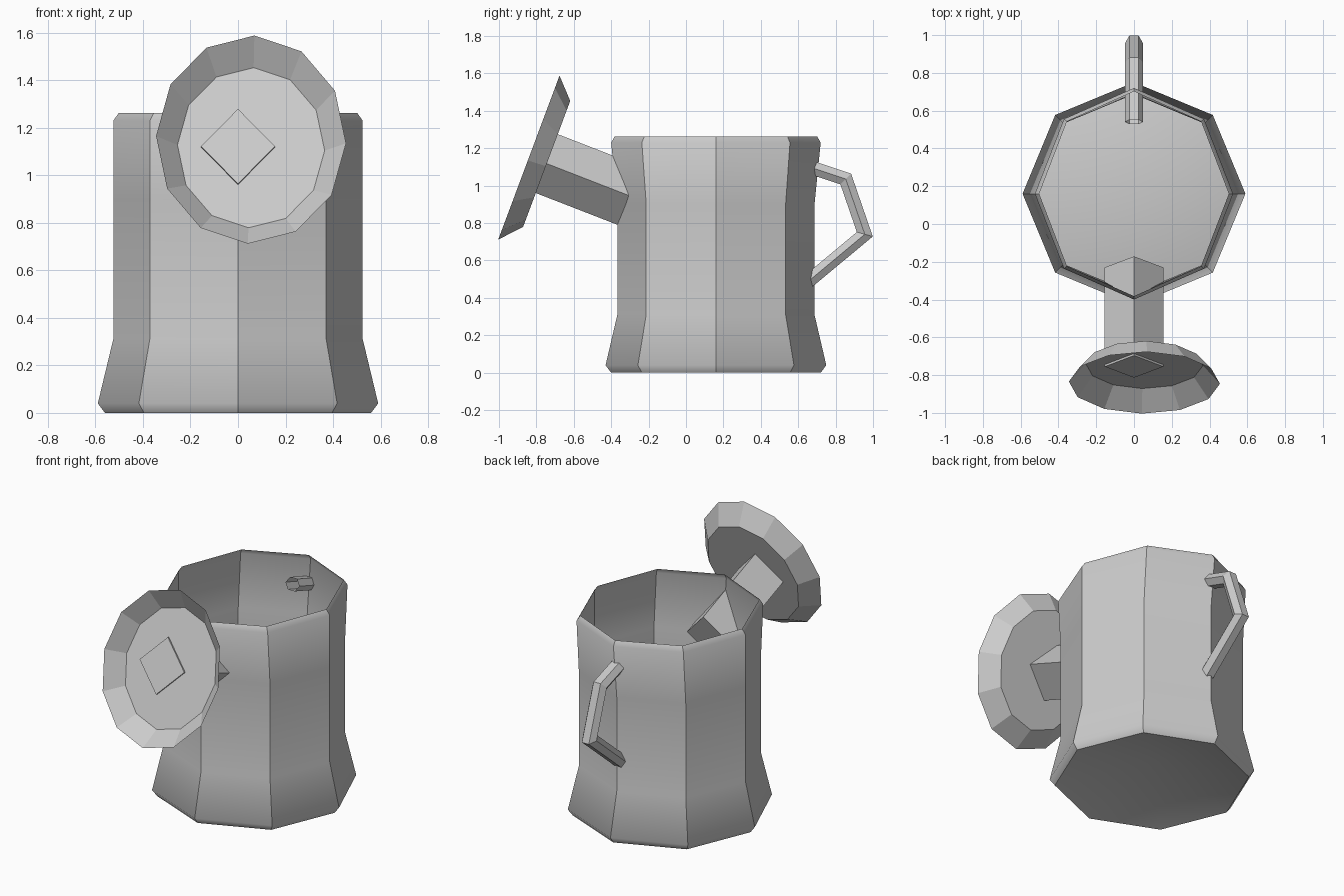
import bpy, bmesh
from math import sin, cos, pi, radians
from mathutils import Vector

if "Cube" in bpy.data.objects:
    bpy.data.objects.remove(bpy.data.objects["Cube"])


def loft(name, rings, cap_start=True, cap_end=True, smooth=False, dome=None):
    """Join equal-length closed rings of points into one surface.
    smooth: shade smoothly along the loft, keeping lengthwise edges sharp.
    dome: apex point that closes the first ring with a shallow fan."""
    bm = bmesh.new()
    loops = [[bm.verts.new(p) for p in ring] for ring in rings]
    n = len(loops[0])
    for a, b in zip(loops, loops[1:]):
        for i in range(n):
            j = (i + 1) % n
            bm.faces.new((a[i], a[j], b[j], b[i]))
    if dome:
        apex = bm.verts.new(dome)
        for i in range(n):
            bm.faces.new((apex, loops[0][(i + 1) % n], loops[0][i]))
    elif cap_start:
        bm.faces.new(loops[0][::-1])
    if cap_end:
        bm.faces.new(loops[-1])
    if smooth:
        for f in bm.faces:
            f.smooth = True
        sharp = [e for a, b in zip(loops, loops[1:]) for e in zip(a, b)]
        sharp += [(loops[0][i - 1], loops[0][i]) for i in range(n)]
        for pair in sharp:
            bm.edges.get(pair).smooth = False
    mesh = bpy.data.meshes.new(name)
    bm.to_mesh(mesh)
    bm.free()
    obj = bpy.data.objects.new(name, mesh)
    bpy.context.collection.objects.link(obj)
    return obj


def ellipse(center, u, v, n, start=0.0):
    """n points around center, spanned by half-axis vectors u and v."""
    c = Vector(center)
    angles = [start + 2 * pi * i / n for i in range(n)]
    return [c + Vector(u) * cos(a) + Vector(v) * sin(a) for a in angles]


# Octagonal can body, open top, floor pushed up: (x radius, y radius, z)
profile = [(0.56, 0.56, 0), (0.59, 0.59, 0.04), (0.525, 0.527, 0.31),
           (0.525, 0.527, 0.90), (0.525, 0.56, 1.23), (0.502, 0.542, 1.262)]
loft("can_body",
     [ellipse((0, 0.16, z), (rx, 0, 0), (0, ry, 0), 8) for rx, ry, z in profile],
     cap_end=False, smooth=True, dome=(0, 0.16, 0.13))

# Tilted square spout running through the front wall
tilt = radians(20.5)
up = Vector((0, sin(tilt), cos(tilt)))
side = Vector((1, 0, 0))
loft("spout", [ellipse(c, side * 0.155, up * 0.168, 4)
               for c in ((0, -0.23, 0.918), (0, -0.755, 1.122))])

# Twelve-sided sprinkler head, a shallow dish opening forwards
loft("sprinkler_head",
     [ellipse((0.055, -0.745, 1.116), side * 0.31, up * 0.36, 12, radians(-2)),
      ellipse((0.055, -0.84, 1.15), side * 0.40, up * 0.468, 12, radians(-2))],
     cap_end=False)

# Hexagonal bar handle, mitred along a bent path, open ends inside the can
path = [Vector((0, y, z)) for y, z in
        ((0.54, 1.14), (0.854, 1.036), (0.956, 0.74), (0.64, 0.477))]
dirs = [(b - a).normalized() for a, b in zip(path, path[1:])]
rings = []
for i, p in enumerate(path):
    d0, d1 = dirs[max(i - 1, 0)], dirs[min(i, len(dirs) - 1)]
    t = (d0 + d1).normalized()
    normal = t.cross(side) / t.dot(d0)
    rings.append(ellipse(p, side * 0.048, normal * 0.042, 6))
loft("handle", rings, cap_start=False, cap_end=False)
